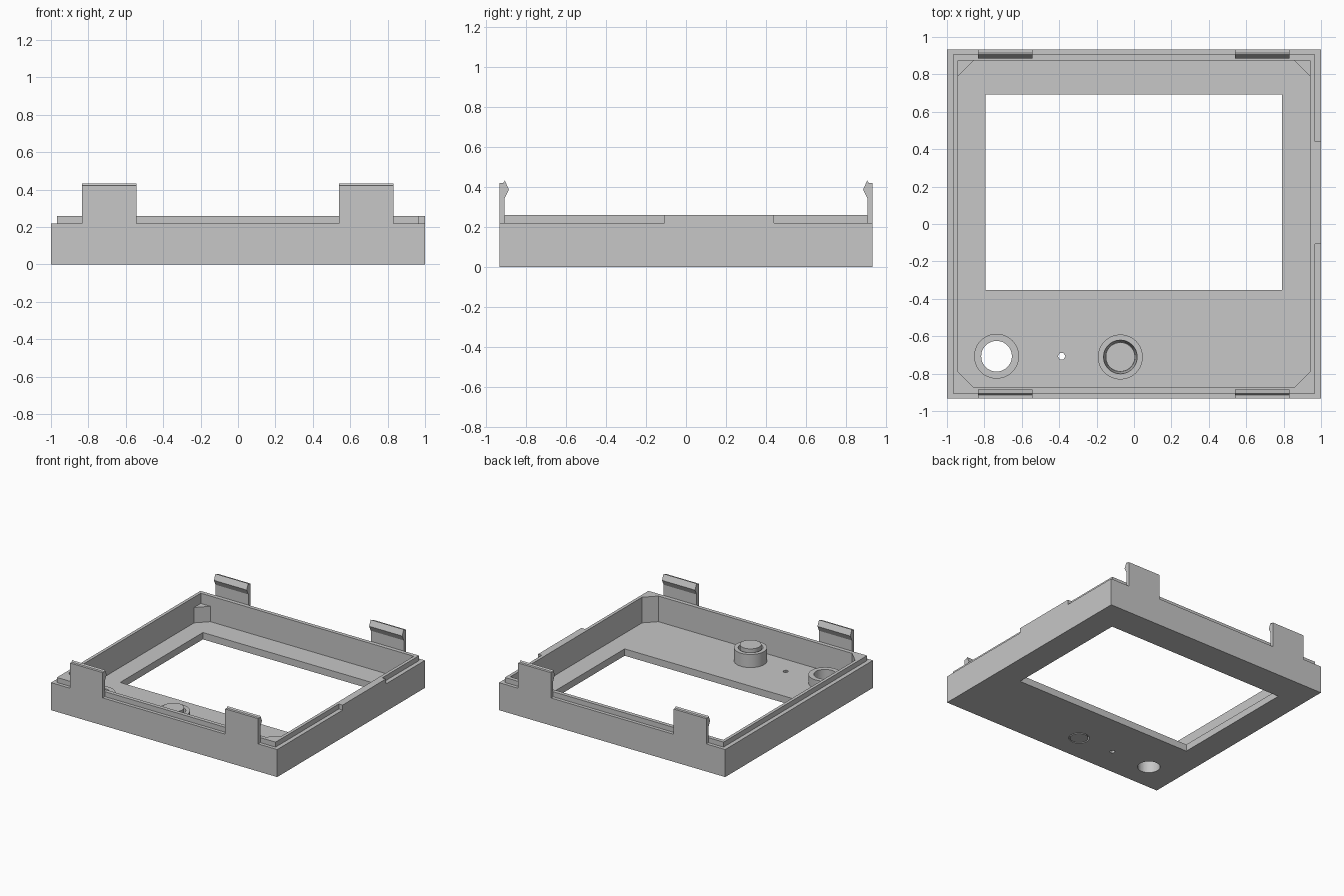
import bpy, bmesh, math

if "Cube" in bpy.data.objects:
    bpy.data.objects.remove(bpy.data.objects["Cube"])

grey = bpy.data.materials.new("light_grey")
grey.diffuse_color = (0.57, 0.57, 0.57, 1)
grey.use_nodes = True
grey.node_tree.nodes["Principled BSDF"].inputs["Base Color"].default_value = grey.diffuse_color


def make(name, bm):
    bmesh.ops.recalc_face_normals(bm, faces=bm.faces)
    me = bpy.data.meshes.new(name)
    bm.to_mesh(me)
    bm.free()
    me.materials.append(grey)
    ob = bpy.data.objects.new(name, me)
    bpy.context.collection.objects.link(ob)
    return ob


def prism(name, pts, vec):
    """Extrude a closed outline of 3D points along a vector."""
    bm = bmesh.new()
    f = bm.faces.new([bm.verts.new(p) for p in pts])
    r = bmesh.ops.extrude_face_region(bm, geom=[f])
    moved = [v for v in r["geom"] if isinstance(v, bmesh.types.BMVert)]
    bmesh.ops.translate(bm, vec=vec, verts=moved)
    return make(name, bm)


def box(name, x0, x1, y0, y1, z0, z1):
    return prism(name, [(x0, y0, z0), (x1, y0, z0), (x1, y1, z0), (x0, y1, z0)],
                 (0, 0, z1 - z0))


def lathe(name, cx, cy, profile, n=48):
    """Revolve a closed (radius, z) outline; radius 0 is welded at the axis."""
    bm = bmesh.new()
    rings = [[bm.verts.new((cx + r * math.cos(math.tau * i / n),
                            cy + r * math.sin(math.tau * i / n), z)) for i in range(n)]
             for r, z in profile]
    for k, a in enumerate(rings):
        m = (k + 1) % len(rings)
        if profile[k][0] == 0 and profile[m][0] == 0:
            continue
        b = rings[m]
        for i in range(n):
            j = (i + 1) % n
            bm.faces.new((a[i], a[j], b[j], b[i]))
    bmesh.ops.remove_doubles(bm, verts=bm.verts, dist=1e-5)
    return make(name, bm)


def rod(name, cx, cy, r, z0, z1, n=48):
    return lathe(name, cx, cy, [(0, z0), (r, z0), (r, z1), (0, z1)], n)


def smooth(ob):
    bpy.ops.object.select_all(action="DESELECT")
    bpy.context.view_layer.objects.active = ob
    ob.select_set(True)
    bpy.ops.object.shade_smooth_by_angle(angle=math.radians(30))


def cut(ob, cutter):
    m = ob.modifiers.new("cut", "BOOLEAN")
    m.operation, m.solver, m.object = "DIFFERENCE", "EXACT", cutter
    bpy.context.view_layer.objects.active = ob
    bpy.ops.object.modifier_apply(modifier=m.name)
    bpy.data.objects.remove(cutter)


FLOOR, WALL, RIM = 0.055, 0.22, 0.26
IX, IY = 0.942, 0.875          # inner wall faces
HOLE = (-0.735, -0.707)
BUTTON = (-0.073, -0.711)

# Tray: floor and walls, with window and holes cut through
tray = box("tray", -1, 1, -0.933, 0.933, 0, WALL)
cut(tray, box("cavity", -IX, IX, -IY, IY, FLOOR, 1))
cut(tray, box("window", -0.795, 0.79, -0.353, 0.692, -1, 1))
cut(tray, rod("hole", *HOLE, 0.082, -1, 1))
cut(tray, rod("pinhole", -0.387, -0.707, 0.02, -1, 1, 6))
cut(tray, lathe("button_groove", *BUTTON,
                [(0.066, -0.1), (0.075, -0.1), (0.075, 0.03), (0.066, 0.03)]))

# Raised lip, set in from the outer wall, with a flush section on the right
lip = box("lip", -0.967, 0.967, -0.906, 0.906, WALL, RIM)
cut(lip, box("lip_opening", -IX, IX, -IY, IY, 0, 1))
box("flush_lip_section", 0.967, 1, -0.107, 0.44, WALL, RIM)

# Corner gussets: full height in front, lower at the back
for sx, side in ((-1, "left"), (1, "right")):
    for sy, end, top in ((-1, "front", RIM), (1, "back", 0.178)):
        x, y, c = sx * IX, sy * IY, 0.085
        prism(f"{end}_{side}_gusset",
              [(x, y, FLOOR), (x - sx * c, y, FLOOR), (x, y - sy * c, FLOOR)],
              (0, 0, top - FLOOR))

# Snap clips with hooked tips
CLIP = [(0.933, WALL), (0.933, 0.422), (0.913, 0.422), (0.905, 0.433),
        (0.885, 0.388), (0.906, 0.345), (0.906, WALL)]
for sy, end in ((-1, "front"), (1, "back")):
    for x0, x1, side in ((-0.833, -0.543, "left"), (0.54, 0.832, "right")):
        prism(f"{end}_{side}_clip", [(x0, sy * y, z) for y, z in CLIP], (x1 - x0, 0, 0))

# Round collars on the floor; the button collar tapers inside
for name, pos, r0, r1, top in (("hole_collar", HOLE, 0.082, 0.082, 0.125),
                               ("button_collar", BUTTON, 0.079, 0.09, 0.16)):
    smooth(lathe(name, *pos, [(r0, FLOOR), (0.12, FLOOR), (0.12, top), (r1, top)]))

# Push button
smooth(rod("push_button", *BUTTON, 0.078, FLOOR - 0.01, 0.185))
